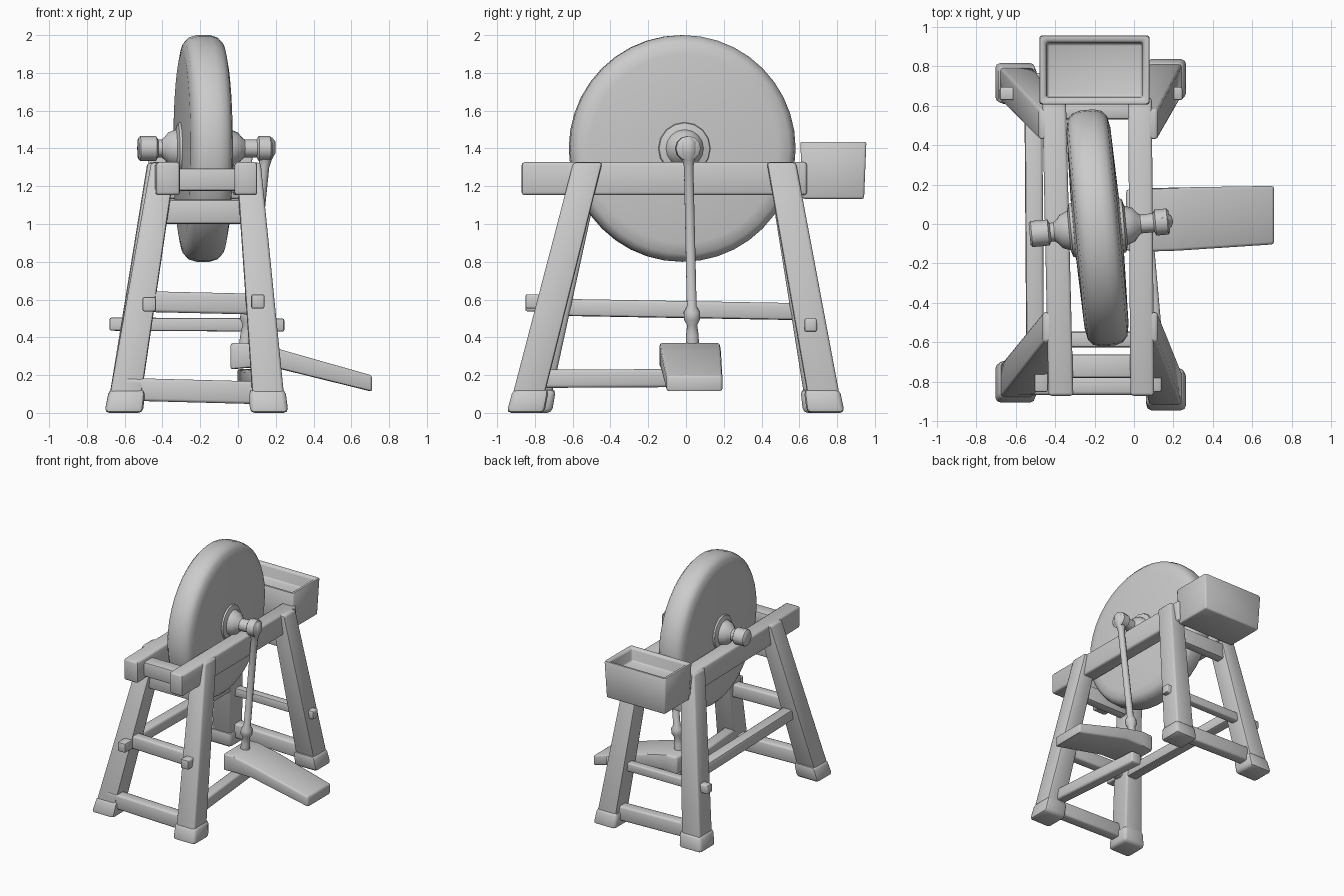
import bpy, bmesh, math
from mathutils import Matrix, Vector

cube = bpy.data.objects.get("Cube")
if cube:
    bpy.data.objects.remove(cube, do_unlink=True)

grey = bpy.data.materials.new("plain_grey")
grey.use_nodes = True
GREY = (0.6, 0.6, 0.6, 1)
grey.diffuse_color = GREY
grey.node_tree.nodes["Principled BSDF"].inputs["Base Color"].default_value = GREY


def finish(name, bm, bevel=0.0, segments=2, angle=45):
    """Bevel, shade and link a mesh."""
    bmesh.ops.recalc_face_normals(bm, faces=bm.faces)
    if bevel:
        bmesh.ops.bevel(bm, geom=list(bm.edges), offset=bevel, segments=segments,
                        profile=0.5, affect='EDGES', clamp_overlap=True)
    mesh = bpy.data.meshes.new(name)
    bm.to_mesh(mesh)
    bm.free()
    mesh.materials.append(grey)
    ob = bpy.data.objects.new(name, mesh)
    bpy.context.collection.objects.link(ob)
    bpy.ops.object.select_all(action='DESELECT')
    ob.select_set(True)
    bpy.context.view_layer.objects.active = ob
    bpy.ops.object.shade_smooth_by_angle(angle=math.radians(angle))
    return ob


def beam(name, axis, rings, bevel=0.015):
    """Loft rectangles (centre, half u, half v) lying square to one axis."""
    u, v = {'x': ((0, 1, 0), (0, 0, 1)), 'y': ((1, 0, 0), (0, 0, 1)),
            'z': ((1, 0, 0), (0, 1, 0))}[axis]
    u, v = Vector(u), Vector(v)
    bm = bmesh.new()
    loops = []
    for c, hu, hv in rings:
        loops.append([bm.verts.new(Vector(c) + u * hu * a + v * hv * b)
                      for a, b in ((-1, -1), (1, -1), (1, 1), (-1, 1))])
    for lo, hi in zip(loops, loops[1:]):
        for i in range(4):
            j = (i + 1) % 4
            bm.faces.new((lo[i], lo[j], hi[j], hi[i]))
    bm.faces.new(loops[0])
    bm.faces.new(loops[-1])
    return finish(name, bm, bevel)


def lathe(name, profile, matrix, steps=32):
    """Revolve (along, radius) points about local x; closed at both ends."""
    bm = bmesh.new()
    pts = [(profile[0][0], 0)] + profile + [(profile[-1][0], 0)]
    verts = [bm.verts.new((a, 0, r)) for a, r in pts]
    edges = [bm.edges.new(p) for p in zip(verts, verts[1:])]
    bmesh.ops.spin(bm, geom=verts + edges, cent=(0, 0, 0), axis=(1, 0, 0),
                   angle=math.tau, steps=steps)
    bmesh.ops.remove_doubles(bm, verts=bm.verts, dist=0.0005)
    bm.transform(matrix)
    return finish(name, bm)


# Stone wheel and axle, sitting slightly askew on the frame
hub = Matrix.Translation((-0.185, -0.02, 1.4)) @ Matrix.Rotation(math.radians(5.3), 4, 'Z')
half = [(0.122, 0.15), (0.112, 0.5), (0.1, 0.56), (0.075, 0.588), (0.035, 0.6)]
lathe("grinding_wheel", [(-a, r) for a, r in half] + half[::-1], hub, 40)
lathe("axle", [(-0.345, 0.055), (-0.335, 0.066), (-0.25, 0.066), (-0.24, 0.048),
               (0.285, 0.048), (0.295, 0.066), (0.355, 0.066), (0.365, 0.055)], hub, 12)
for side, label in ((-1, "right"), (1, "left")):
    lathe(label + "_hub_flange",
          [(side * a, r) for a, r in ((0.1, 0.145), (0.135, 0.135), (0.145, 0.1),
                                      (0.185, 0.085), (0.205, 0.06), (0.22, 0.048))], hub, 16)

# Splayed legs with swollen feet: foot centre and top centre
legs = {
    "front_right": ((-0.605, -0.81), (-0.395, -0.52)),
    "front_left": ((0.165, -0.85), (0.055, -0.52)),
    "back_right": ((-0.605, 0.72), (-0.415, 0.505)),
    "back_left": ((0.165, 0.74), (0.055, 0.505)),
}
for label, (foot, top) in legs.items():
    beam(label + "_leg", 'z', [((*foot, 0.03), 0.085, 0.085),
                               ((*top, 1.325), 0.065, 0.077)])
    mid = [f + (t - f) * 0.09 for f, t in zip(foot, top)]
    beam(label + "_foot", 'z', [((*foot, 0), 0.102, 0.1),
                                ((*mid, 0.125), 0.095, 0.095)], 0.025)

# Long top rails and their cross bars
beam("right_rail", 'y', [((-0.37, -0.87, 1.24), 0.063, 0.087),
                         ((-0.405, 0.64, 1.24), 0.06, 0.087)])
beam("left_rail", 'y', [((0.042, -0.87, 1.24), 0.06, 0.087),
                        ((0.03, 0.64, 1.24), 0.06, 0.087)])
beam("front_top_bar", 'x', [((-0.37, -0.72, 1.235), 0.06, 0.06),
                            ((0.04, -0.72, 1.235), 0.06, 0.06)])
for label, y in (("front", -0.585), ("back", 0.57)):
    beam(label + "_upper_bar", 'x', [((-0.43, y, 1.065), 0.04, 0.065),
                                     ((0.07, y, 1.065), 0.04, 0.065)])

# Low bars between the feet
for label, y in (("front", -0.82), ("back", 0.72)):
    beam(label + "_low_bar", 'x', [((-0.6, y, 0.125), 0.045, 0.06),
                                   ((0.16, y, 0.105), 0.045, 0.06)])

# Middle bars, with pegs and ends showing through the legs
beam("front_middle_bar", 'x', [((-0.53, -0.71, 0.59), 0.04, 0.055),
                               ((0.13, -0.71, 0.575), 0.04, 0.055)])
beam("back_middle_bar", 'x', [((-0.68, 0.66, 0.47), 0.033, 0.035),
                              ((0.245, 0.66, 0.465), 0.033, 0.035)], 0.01)
for label, x, z in (("right", -0.47, 0.575), ("left", 0.105, 0.59)):
    beam(label + "_peg", 'y', [((x, -0.85, z), 0.035, 0.038),
                               ((x, -0.68, z), 0.035, 0.038)], 0.01)
beam("right_stretcher", 'y', [((-0.5, -0.74, 0.56), 0.045, 0.045),
                              ((-0.51, 0.66, 0.535), 0.045, 0.045)])
beam("pedal_stretcher", 'y', [((0.12, -0.82, 0.18), 0.045, 0.048),
                              ((0.04, 0.08, 0.185), 0.045, 0.048)])

# Foot pedal sloping outwards
beam("pedal", 'x', [((-0.04, 0.02, 0.30), 0.155, 0.07),
                    ((0.06, 0.02, 0.305), 0.16, 0.066),
                    ((0.22, 0.025, 0.285), 0.16, 0.052),
                    ((0.71, 0.045, 0.155), 0.148, 0.043)], 0.014)

# Connecting rod from axle end to pedal
down = Vector((0.04, 0.035, 0.35)) - Vector((0.15, 0.012, 1.4))
rod = Matrix.Translation((0.15, 0.012, 1.4)) @ Vector((1, 0, 0)).rotation_difference(down).to_matrix().to_4x4()
lathe("connecting_rod", [(-0.06, 0.025), (-0.04, 0.045), (0.02, 0.05), (0.06, 0.034),
                         (0.1, 0.026), (0.84, 0.027), (0.87, 0.045), (0.91, 0.045),
                         (0.94, 0.028), (0.99, 0.034), (1.05, 0.036)], rod, 10)

# Open water trough at the back
bm = bmesh.new()
bmesh.ops.create_cube(bm, size=1, matrix=Matrix.Translation((-0.2, 0.78, 1.285))
                      @ Matrix.Diagonal((0.56, 0.35, 0.305, 1)))
for v in bm.verts:
    if v.co.z < 1.2:
        v.co.x = -0.2 + (v.co.x + 0.2) * 0.95
        v.co.y = 0.78 + (v.co.y - 0.78) * 0.93
top = [max(bm.faces, key=lambda f: f.calc_center_median().z)]
bmesh.ops.inset_region(bm, faces=top, thickness=0.05)
bmesh.ops.translate(bm, verts=top[0].verts, vec=(0, 0, -0.01))
bmesh.ops.inset_region(bm, faces=top, thickness=0.008)
bmesh.ops.translate(bm, verts=top[0].verts, vec=(0, 0, -0.1))
finish("water_trough", bm, 0.012)
